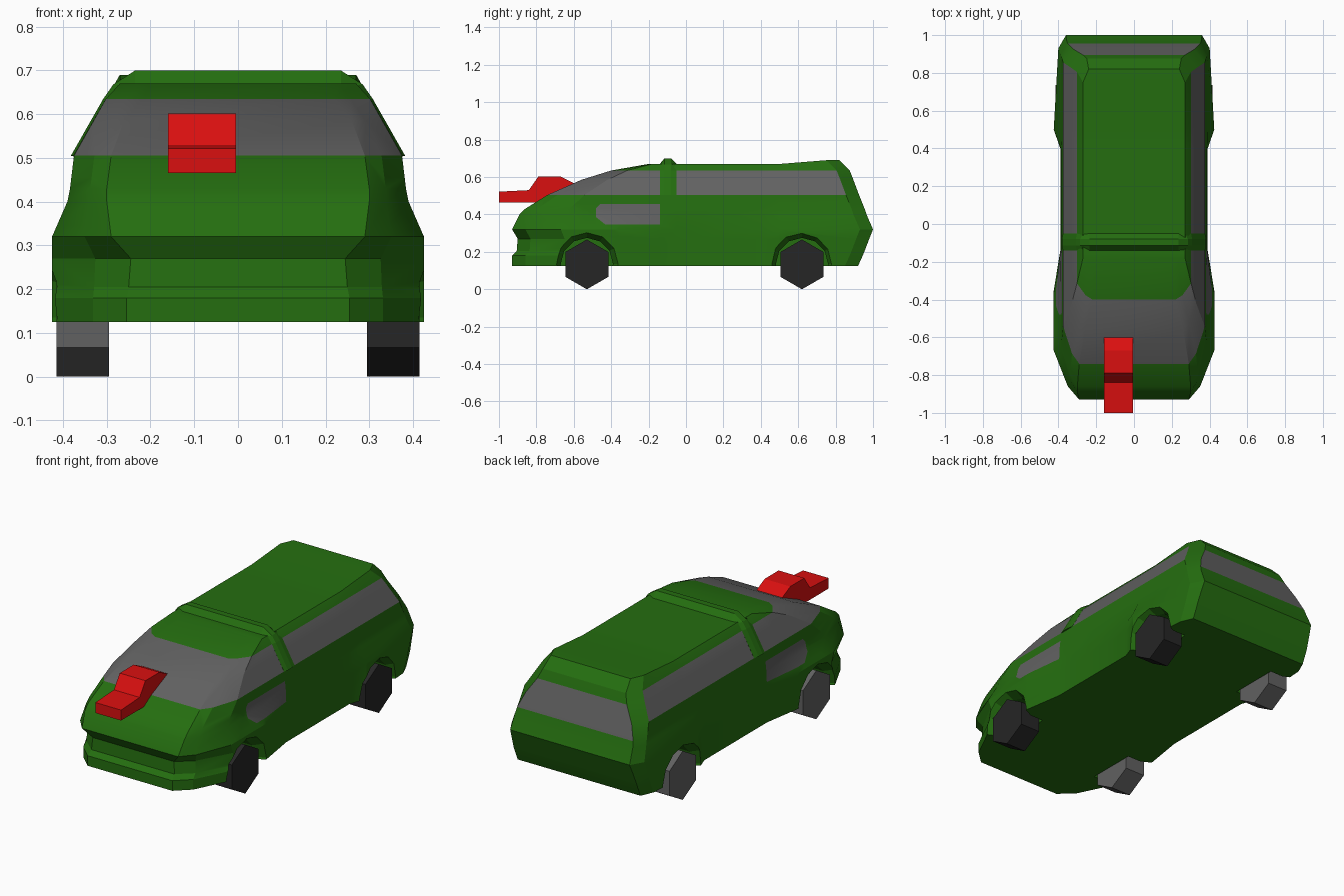
import bpy, bmesh
from math import sin, cos, pi
from mathutils import Vector

if "Cube" in bpy.data.objects:
    bpy.data.objects.remove(bpy.data.objects["Cube"], do_unlink=True)


def material(name, rgb):
    m = bpy.data.materials.new(name)
    m.use_nodes = True
    color = (*rgb, 1)
    m.diffuse_color = color
    m.node_tree.nodes["Principled BSDF"].inputs["Base Color"].default_value = color
    return m


GREEN = material("green paint", (.018, .155, .005))
GREY = material("grey glass", (.12, .12, .12))
BLACK = material("dark rubber", (.019, .019, .019))
RED = material("red paint", (.7, .005, .005))


def finish(name, bm, *mats):
    bmesh.ops.recalc_face_normals(bm, faces=bm.faces)
    mesh = bpy.data.meshes.new(name)
    bm.to_mesh(mesh)
    bm.free()
    obj = bpy.data.objects.new(name, mesh)
    bpy.context.collection.objects.link(obj)
    for m in mats:
        mesh.materials.append(m)
    return obj


def loft(name, rings, mat):
    """Skin a row of matching closed rings and cap both ends."""
    bm = bmesh.new()
    rows = [[bm.verts.new(p) for p in ring] for ring in rings]
    n = len(rows[0])
    for a, b in zip(rows, rows[1:]):
        for i in range(n):
            j = (i + 1) % n
            bm.faces.new((a[i], a[j], b[j], b[i]))
    bm.faces.new(rows[0])
    bm.faces.new(rows[-1])
    return finish(name, bm, mat)


def circle_x(x, y, z, r, sides):
    return [(x, y + r * sin(2 * pi * i / sides), z + r * cos(2 * pi * i / sides))
            for i in range(sides)]


# Body: stacked plan outlines (z, nose y, nose x, side x, flare, tail y, tail x)
LEVELS = [
    (.125, -.93, .255, .39, .035, .92, .37),
    (.18, -.93, .255, .39, .035, .945, .37),
    (.205, -.905, .25, .39, .035, .955, .37),
    (.27, -.90, .245, .39, .035, .98, .365),
    (.32, -.93, .29, .39, .035, 1.0, .36),
    (.40, -.89, .30, .387, .003, .965, .355),
    (.43, -.86, .30, .384, 0, .955, .35),
    (.505, -.74, .29, .375, 0, .925, .32),
    (.585, -.56, .26, .33, 0, .895, .27),
    (.635, -.40, .22, .302, 0, .875, .25),
    (.67, -.20, .20, .27, 0, .82, .24),
]
PILLAR_FRONT, PILLAR_BACK = -.14, -.05


def outline(z, nose_y, nose_x, w, f, tail_y, tail_x):
    def back(t):
        return nose_y + (PILLAR_FRONT - nose_y) * t
    lip = .02 if z > .65 else 0
    half = [(nose_x, nose_y, z),
            (nose_x + (w + f - nose_x) * .45, back(.09), z),
            (w + f, back(.33), z), (w + f, back(.72), z),
            (w, PILLAR_FRONT, z), (w, PILLAR_BACK, z),
            (w, .40, z), (w + f, .50, z),
            (w + f * .3, tail_y - .07, z + lip), (tail_x, tail_y, z + lip)]
    return half + [(-x, y, h) for x, y, h in reversed(half)]


bm = bmesh.new()
rows = [[bm.verts.new(p) for p in outline(*lv)] for lv in LEVELS]
n = len(rows[0])
TAIL = n // 2 - 1
for k, (a, b) in enumerate(zip(rows, rows[1:])):
    low, high = LEVELS[k][0], LEVELS[k + 1][0]
    for i in range(n):
        j = (i + 1) % n
        face = bm.faces.new((a[i], a[j], b[j], b[i]))
        side = min(i, n - 2 - i)
        # glass wraps the nose and sides, with a painted pillar and rear corner
        glazed = low > .5 and high < .64 and side not in (4, 8, TAIL)
        rear_glass = i == TAIL and low > .42 and high < .6
        face.material_index = int(glazed or rear_glass)
for row in (rows[0], rows[-1]):
    for i in range(TAIL):
        bm.faces.new((row[i], row[i + 1], row[n - 2 - i], row[n - 1 - i]))

# Side vents: cut the flanks and colour the enclosed faces


def flank():
    out = []
    for f in bm.faces:
        c = f.calc_center_median()
        if abs(c.x) > .32 and -.75 < c.y < PILLAR_FRONT and .3 < c.z < .505:
            out.append(f)
    return out


def inside(c, planes):
    return all((c - Vector(p)).dot(Vector(d)) > 0 for p, d in planes)


VENT = [((0, -.48, .4), (0, 1, 0)), ((0, 0, .345), (0, 0, 1)),
        ((0, 0, .455), (0, 0, -1)), ((0, -.48, .385), (0, .04, .05)),
        ((0, -.48, .435), (0, .02, -.02))]
for point, normal in VENT:
    faces = flank()
    geom = set(faces) | {e for f in faces for e in f.edges} | {v for f in faces for v in f.verts}
    bmesh.ops.bisect_plane(bm, geom=list(geom), plane_co=point, plane_no=normal, dist=.0001)
for f in flank():
    if inside(f.calc_center_median(), VENT):
        f.material_index = 1
body = finish("body", bm, GREEN, GREY)

# Wheels and flared wheel arches
for end, y in (("front", -.53), ("rear", .62)):
    for side, s, mat in (("left", 1, BLACK), ("right", -1, GREY)):
        loft(f"{end}_{side}_wheel",
             [circle_x(s * x, y, .133, .133, 6) for x in (.295, .415)], mat)
        cutter = loft("arch_cutter",
                      [circle_x(s * .29, y, .135, .14, 12),
                       circle_x(s * .37, y, .135, .14, 12),
                       circle_x(s * .45, y, .135, .18, 12)], GREEN)
        cutter.hide_render = True
        mod = body.modifiers.new("arch", "BOOLEAN")
        mod.operation = "DIFFERENCE"
        mod.solver = "EXACT"
        mod.object = cutter
        bpy.context.view_layer.objects.active = body
        bpy.ops.object.modifier_apply(modifier=mod.name)
        bpy.data.objects.remove(cutter, do_unlink=True)

# Roof band over the door pillars


def band(y, rise):
    half = [(.36, .50), (.376 + rise * .2, .505), (.302 + rise * .2, .635),
            (.27 + rise * .5, .665 + rise * .1), (.235, .67 + rise)]
    return [(x, y, z) for x, z in half] + [(-x, y, z) for x, z in reversed(half)]


loft("roof_band", [band(y, r) for y, r in
                   ((-.14, 0), (-.115, .03), (-.08, .03), (-.05, 0))], GREEN)

# Stepped red block on the bonnet
STEP = [(-1, .465), (-1, .522), (-.84, .53), (-.79, .602), (-.67, .602),
        (-.585, .56), (-.66, .50), (-.76, .465)]
loft("bonnet_block", [[(x, y, z) for y, z in STEP] for x in (-.16, -.005)], RED)

# Soft shading across the gentle body curves
bpy.ops.object.select_all(action="DESELECT")
body.select_set(True)
bpy.context.view_layer.objects.active = body
bpy.ops.object.shade_smooth_by_angle(angle=.35)
